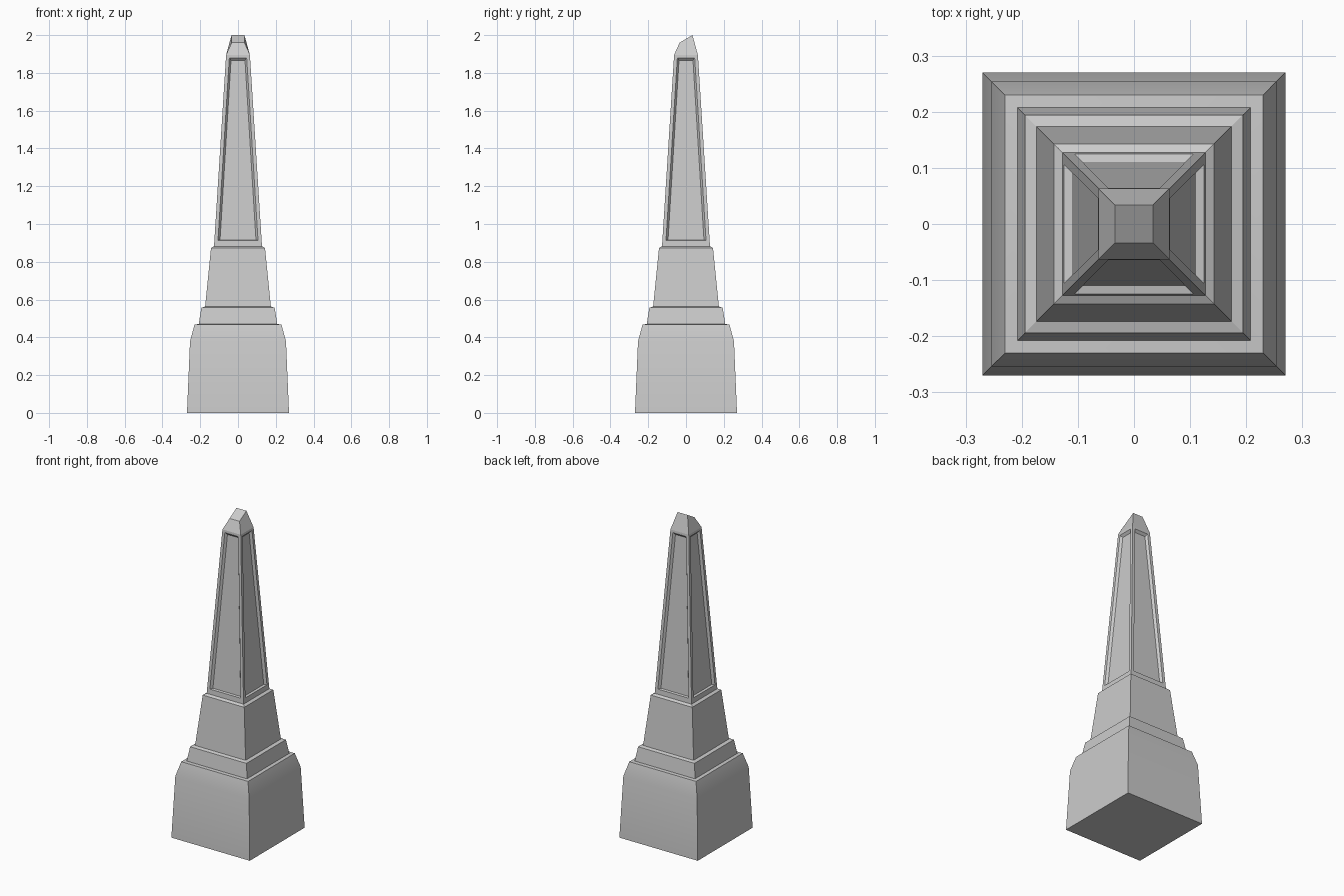
import bpy, bmesh
from math import pi
from mathutils import Matrix, Vector

if "Cube" in bpy.data.objects:
    bpy.data.objects.remove(bpy.data.objects["Cube"])


def square(h, z):
    # counter-clockwise ring, first edge on the front side
    return [(-h, -h, z), (h, -h, z), (h, h, z), (-h, h, z)]


def bridge(bm, lower, upper, wanted=range(4)):
    for i in wanted:
        j = (i + 1) % 4
        bm.faces.new((lower[i], lower[j], upper[j], upper[i]))


def finish(bm, name):
    bmesh.ops.remove_doubles(bm, verts=bm.verts, dist=0.0001)
    me = bpy.data.meshes.new(name)
    bm.to_mesh(me)
    bm.free()
    ob = bpy.data.objects.new(name, me)
    bpy.context.collection.objects.link(ob)
    return ob


def tier(name, profile, bottom=False):
    bm = bmesh.new()
    rings = [[bm.verts.new(p) for p in square(h, z)] for h, z in profile]
    for a, b in zip(rings, rings[1:]):
        bridge(bm, a, b)
    if bottom:
        bm.faces.new(rings[0][::-1])
    return finish(bm, name)


# Stacked tiers, each including the ledge that carries the next one
base = tier("base_block", [(0.27, 0), (0.254, 0.38), (0.23, 0.468), (0.208, 0.47)], True)
tier("lower_step", [(0.208, 0.47), (0.194, 0.557), (0.174, 0.563)])
tier("pedestal", [(0.174, 0.563), (0.143, 0.873), (0.127, 0.882)])

# Rounded shoulder on the base
bpy.context.view_layer.objects.active = base
base.select_set(True)
bpy.ops.object.shade_smooth_by_angle(angle=pi / 9)
base.select_set(False)

# Tapered shaft with a recessed panel on each side
Z0, Z1, H0, H1 = 0.882, 1.895, 0.127, 0.063


def half(z):
    return H0 + (H1 - H0) * (z - Z0) / (Z1 - Z0)


def panel(w0, w1, z0, z1, depth):
    y0, y1 = depth - half(z0), depth - half(z1)
    return [(-w0, y0, z0), (w0, y0, z0), (w1, y1, z1), (-w1, y1, z1)]


bm = bmesh.new()
outer = [(-H0, -H0, Z0), (H0, -H0, Z0), (H1, -H1, Z1), (-H1, -H1, Z1)]
frame = panel(0.106, 0.046, 0.913, 1.88, 0)
floor = panel(0.095, 0.037, 0.916, 1.866, 0.014)
for k in range(4):
    rot = Matrix.Rotation(k * pi / 2, 3, 'Z')
    o, f, g = [[bm.verts.new(rot @ Vector(p)) for p in loop] for loop in (outer, frame, floor)]
    bridge(bm, o, f)
    bridge(bm, f, g)
    bm.faces.new(g)
finish(bm, "panelled_shaft")

# Cap with a slanted top
bm = bmesh.new()
low = [bm.verts.new(p) for p in square(H1, Z1)]
top = [bm.verts.new((x, y, 1.98 + 0.02 * (1 if y > 0 else -1))) for x, y, z in square(0.034, 0)]
bridge(bm, low, top)
bm.faces.new(top)
finish(bm, "slanted_cap")
